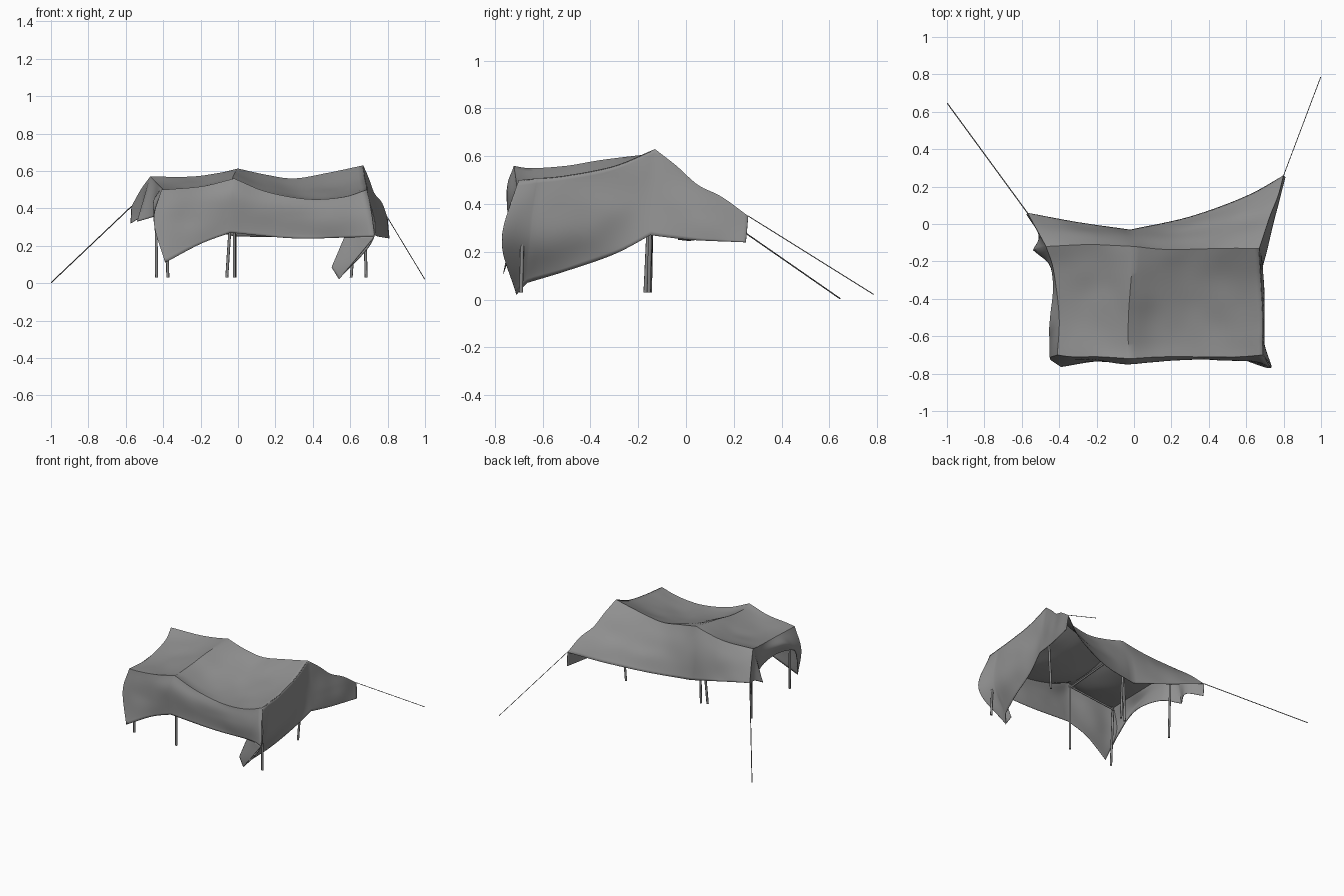
import bpy
import bmesh
import math
from mathutils import Vector, noise

STEPS = 22

cube = bpy.data.objects.get("Cube")
if cube:
    bpy.data.objects.remove(cube, do_unlink=True)


def make_material(name, value):
    material = bpy.data.materials.new(name)
    material.use_nodes = True
    colour = (value, value, value, 1)
    material.diffuse_color = colour
    material.node_tree.nodes["Principled BSDF"].inputs["Base Color"].default_value = colour
    return material


cloth_grey = make_material("cloth grey", 0.28)
pole_grey = make_material("pole grey", 0.24)


def smooth_curve(*points):
    """Evenly spaced samples of a smooth curve through the points."""
    pts = [Vector(p) for p in points]
    ends = [pts[0] * 2 - pts[1]] + pts + [pts[-1] * 2 - pts[-2]]
    dense = []
    for a, b, c, d in zip(ends, ends[1:], ends[2:], ends[3:]):
        for i in range(STEPS):
            t = i / STEPS
            dense.append(b + (c - a) * t / 2 + (a * 2 - b * 5 + c * 4 - d) * t * t / 2
                         + (b * 3 - a - c * 3 + d) * t ** 3 / 2)
    dense.append(pts[-1])
    travelled = [0]
    for p, q in zip(dense, dense[1:]):
        travelled.append(travelled[-1] + (q - p).length)
    samples, k = [], 0
    for i in range(STEPS + 1):
        goal = travelled[-1] * i / STEPS
        while k < len(dense) - 2 and travelled[k + 1] < goal:
            k += 1
        span = max(travelled[k + 1] - travelled[k], 1e-9)
        samples.append(dense[k].lerp(dense[k + 1], min(1, (goal - travelled[k]) / span)))
    return samples


def cloth_panel(bm, lower, upper, start, end, sag=0.0, crumple=0.01):
    """Fill four boundary curves with a slightly crumpled sheet."""
    grid = []
    for j in range(STEPS + 1):
        v = j / STEPS
        row = []
        for i in range(STEPS + 1):
            u = i / STEPS
            p = lower[i].lerp(upper[i], v) + start[j].lerp(end[j], u)
            p -= lower[0].lerp(lower[-1], u).lerp(upper[0].lerp(upper[-1], u), v)
            inside = max(0, math.sin(math.pi * u) * math.sin(math.pi * v))
            p += noise.noise_vector(p * 6) * crumple * math.sqrt(inside)
            p.z -= sag * inside
            row.append(bm.verts.new(p))
        grid.append(row)
    for low, high in zip(grid, grid[1:]):
        for i in range(STEPS):
            bm.faces.new((low[i], low[i + 1], high[i + 1], high[i]))


# Points where the cloth is held up, pulled out or hangs free
front_right, front_mid, front_left = (-.41, -.7, .5), (-.02, -.72, .56), (.69, -.7, .5)
ridge_right, ridge_mid, ridge_left = (-.47, -.12, .57), (0, -.12, .613), (.67, -.13, .63)
pulled_right, pulled_left = (-.57, .06, .41), (.8, .26, .35)
front_hem_right, front_hem_mid, front_hem_left = (-.39, -.765, .11), (-.04, -.74, .27), (.73, -.77, .25)
back_hem_mid = (-.02, -.03, .25)
side_hem_right, side_hem_left = (-.54, -.14, .33), (.71, -.15, .27)
tail_corner, tail_tip, tail_top = (.5, -.7, .085), (.54, -.71, .02), (.57, -.7, .25)
fold_foot, fold_top = (.58, -.665, .07), (.69, -.62, .508)
flap_tip_right, flap_tip_left = (-.575, .05, .32), (.81, .25, .24)

# Supported edges
front_a = smooth_curve(front_right, (-.33, -.71, .505), (-.18, -.71, .52), front_mid)
front_b = smooth_curve(front_mid, (.15, -.71, .49), (.37, -.71, .45), (.56, -.71, .46), front_left)
ridge_a = smooth_curve(ridge_right, (-.25, -.11, .57), (-.1, -.115, .59), ridge_mid)
ridge_b = smooth_curve(ridge_mid, (.15, -.135, .58), (.3, -.135, .56), (.48, -.13, .59), ridge_left)
roof_right = smooth_curve(front_right, (-.4, -.5, .5), (-.43, -.25, .53), ridge_right)
roof_mid = smooth_curve(front_mid, (-.03, -.65, .55), (-.03, -.5, .56), (-.02, -.35, .585), ridge_mid)
roof_left = smooth_curve(front_left, fold_top, (.69, -.5, .52), (.68, -.3, .56), ridge_left)

# Hanging hems and corner folds
front_hem_a = smooth_curve(front_hem_right, (-.2, -.735, .21), front_hem_mid)
front_hem_b = smooth_curve(front_hem_mid, (.3, -.72, .24), (.6, -.725, .245), front_hem_left)
corner_right = smooth_curve(front_hem_right, (-.45, -.72, .33), front_right)
drop_mid = smooth_curve(front_hem_mid, (-.03, -.75, .46), front_mid)
corner_left = smooth_curve(front_hem_left, (.715, -.745, .37), front_left)
side_hem_a = smooth_curve(front_hem_right, (-.43, -.7, .26), (-.45, -.63, .36), (-.42, -.45, .385),
                          (-.44, -.24, .36), side_hem_right)
side_hem_b = smooth_curve(fold_foot, (.63, -.5, .12), (.67, -.3, .19), side_hem_left)
side_drop_a = smooth_curve(side_hem_right, ridge_right)
side_drop_b = smooth_curve(side_hem_left, ridge_left)

# Folded front left corner and its loose tail
tail_hem = smooth_curve(tail_corner, tail_tip)
tail_fold = smooth_curve(tail_top, front_hem_left)
tail_inner = smooth_curve(tail_corner, tail_top)
tail_outer = smooth_curve(tail_tip, front_hem_left)
side_edge = smooth_curve(tail_tip, front_hem_left, front_left)
fold_hem = smooth_curve(tail_tip, fold_foot)
fold_roof = smooth_curve(front_left, fold_top)
fold_edge = smooth_curve(fold_foot, (.69, -.65, .26), fold_top)

# Back flap edges
back_hem_a = smooth_curve(pulled_right, (-.3, .01, .33), back_hem_mid)
back_hem_b = smooth_curve(back_hem_mid, (.3, .04, .25), (.6, .15, .29), pulled_left)
back_right = smooth_curve(pulled_right, (-.52, -.03, .5), ridge_right)
back_mid = smooth_curve(back_hem_mid, (-.02, -.06, .44), ridge_mid)
back_left = smooth_curve(pulled_left, (.77, .15, .43), (.73, .05, .48), (.7, -.04, .56), ridge_left)
gusset_hem_a = smooth_curve(flap_tip_right, (-.51, -.06, .36), side_hem_right)
gusset_hem_b = smooth_curve(flap_tip_left, (.75, .02, .25), side_hem_left)
flap_edge_a = smooth_curve(flap_tip_right, pulled_right)
flap_edge_b = smooth_curve(flap_tip_left, pulled_left)

# Draped canopy
bm = bmesh.new()
cloth_panel(bm, front_a, ridge_a, roof_right, roof_mid, sag=.01)
cloth_panel(bm, front_b, ridge_b, roof_mid, roof_left, sag=.015)
cloth_panel(bm, front_hem_a, front_a, corner_right, drop_mid)
cloth_panel(bm, front_hem_b, front_b, drop_mid, corner_left)
cloth_panel(bm, tail_hem, tail_fold, tail_inner, tail_outer)
cloth_panel(bm, fold_hem, fold_roof, side_edge, fold_edge)
cloth_panel(bm, side_hem_a, roof_right, corner_right, side_drop_a)
cloth_panel(bm, side_hem_b, smooth_curve(*roof_left[3:]), fold_edge, side_drop_b)
cloth_panel(bm, back_hem_a, ridge_a, back_right, back_mid)
cloth_panel(bm, back_hem_b, ridge_b, back_mid, back_left)
cloth_panel(bm, gusset_hem_a, back_right, flap_edge_a, side_drop_a)
cloth_panel(bm, gusset_hem_b, back_left, flap_edge_b, side_drop_b)
bmesh.ops.remove_doubles(bm, verts=bm.verts[:], dist=.0005)
bmesh.ops.recalc_face_normals(bm, faces=bm.faces[:])
mesh = bpy.data.meshes.new("canopy")
bm.to_mesh(mesh)
bm.free()
mesh.materials.append(cloth_grey)
canopy = bpy.data.objects.new("canopy", mesh)
bpy.context.collection.objects.link(canopy)
bpy.context.view_layer.objects.active = canopy
canopy.select_set(True)
bpy.ops.object.shade_smooth_by_angle(angle=math.radians(40))
thickness = canopy.modifiers.new("thickness", "SOLIDIFY")
thickness.thickness = .003


def rod(name, foot, head, radius):
    """A straight round bar between two points."""
    foot, head = Vector(foot), Vector(head)
    axis = head - foot
    bpy.ops.mesh.primitive_cylinder_add(vertices=8, radius=radius, depth=axis.length,
                                        location=(foot + head) / 2)
    bar = bpy.context.object
    bar.name = name
    bar.rotation_euler = axis.to_track_quat("Z", "Y").to_euler()
    bar.data.materials.append(pole_grey)
    bpy.ops.object.shade_smooth_by_angle(angle=math.radians(50))


# Posts
rod("front_right_post", (-.375, -.69, .03), (-.385, -.68, .47), .008)
rod("front_middle_post", (-.02, -.7, .03), (-.02, -.7, .53), .008)
rod("front_left_post", (.685, -.69, .03), (.675, -.68, .47), .008)
rod("ridge_right_post", (-.435, -.15, .03), (-.44, -.14, .53), .008)
rod("ridge_middle_post", (-.015, -.155, .03), (-.02, -.135, .58), .008)
rod("ridge_middle_brace", (-.06, -.17, .03), (-.025, -.145, .57), .008)
rod("ridge_left_post", (.605, -.155, .03), (.645, -.145, .59), .008)

# Roof beams
rod("middle_beam", (-.02, -.69, .51), (-.02, -.14, .555), .007)
rod("front_beam", (-.38, -.67, .46), (-.02, -.68, .505), .007)
rod("ridge_beam", (-.44, -.145, .515), (-.02, -.145, .555), .007)

# Guy ropes
rod("right_guy_rope", (-.998, .645, .004), pulled_right, .003)
rod("left_guy_rope", (.998, .785, .022), pulled_left, .002)
